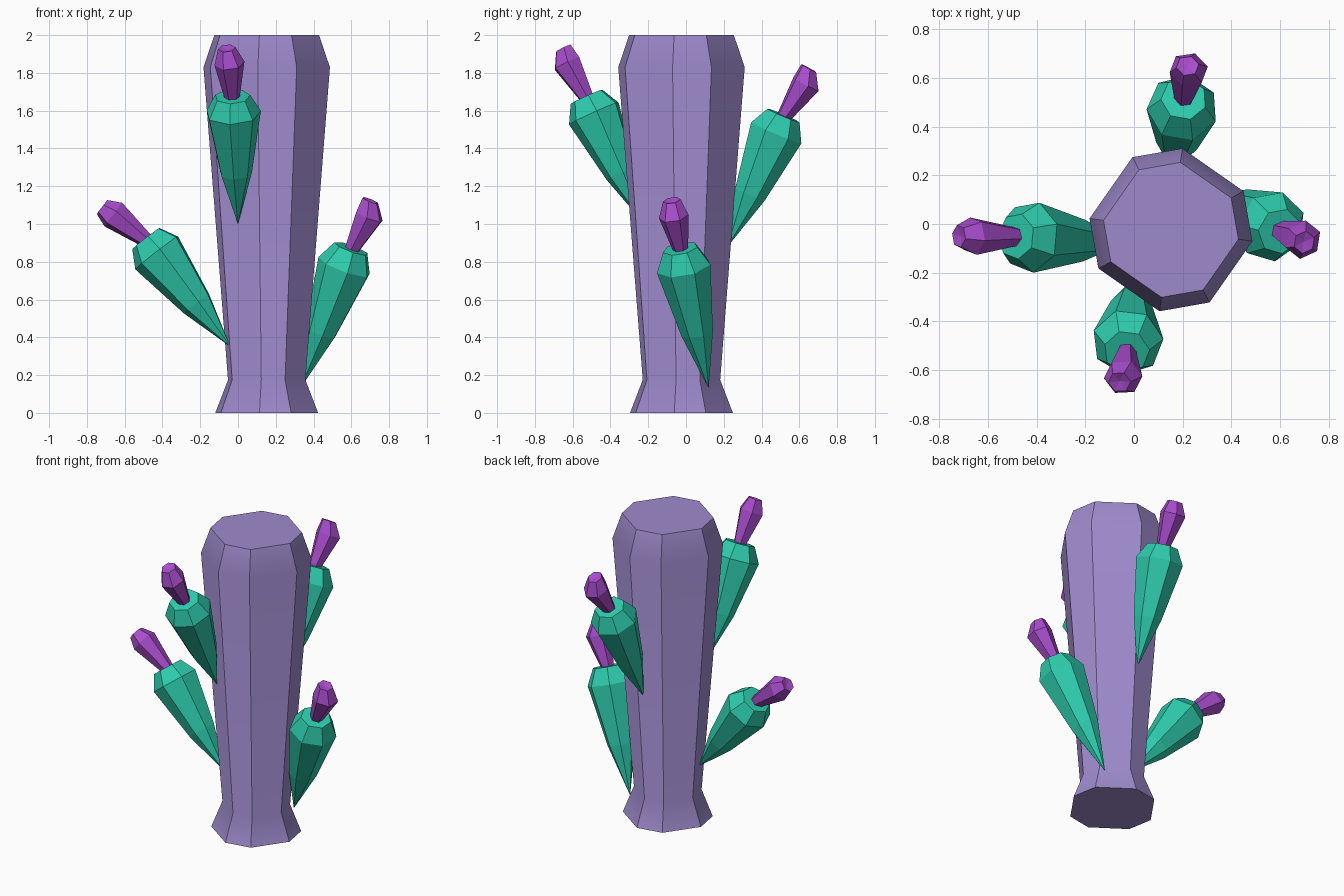
import bpy, bmesh, math
from mathutils import Vector

if "Cube" in bpy.data.objects:
    bpy.data.objects.remove(bpy.data.objects["Cube"])


def material(name, rgb):
    m = bpy.data.materials.new(name)
    m.diffuse_color = (*rgb, 1)
    m.use_nodes = True
    m.node_tree.nodes["Principled BSDF"].inputs["Base Color"].default_value = m.diffuse_color
    return m


LILAC = material("lilac", (0.343, 0.254, 0.604))
TEAL = material("teal", (0.027, 0.604, 0.42))
PURPLE = material("purple", (0.393, 0.073, 0.604))


def loft(name, rings, angles, mat, axis=Vector((0, 0, 1)), dent=0.0):
    """Skin rings of (centre, radius); radius 0 makes a point. Optional sunken end cap."""
    axis = axis.normalized()
    side = Vector((0, 1, 0)) if abs(axis.z) > 0.99 else Vector((0, 0, 1))
    u = side.cross(axis).normalized()
    v = axis.cross(u)
    bm = bmesh.new()
    loops = []
    for centre, r in rings:
        c = Vector(centre)
        if r == 0:
            loops.append([bm.verts.new(c)])
        else:
            loops.append([bm.verts.new(c + (u * math.cos(a) + v * math.sin(a)) * r)
                          for a in angles])
    n = len(angles)
    for a, b in zip(loops, loops[1:]):
        for i in range(n):
            j = (i + 1) % n
            if len(a) == 1:
                bm.faces.new((a[0], b[j], b[i]))
            else:
                bm.faces.new((a[i], a[j], b[j], b[i]))
    if len(loops[0]) > 1:
        bm.faces.new(loops[0][::-1])
    if dent:
        tip = bm.verts.new(Vector(rings[-1][0]) - axis * dent)
        for i in range(n):
            bm.faces.new((loops[-1][i], loops[-1][(i + 1) % n], tip))
    else:
        bm.faces.new(loops[-1])
    bmesh.ops.recalc_face_normals(bm, faces=bm.faces)
    me = bpy.data.meshes.new(name)
    bm.to_mesh(me)
    bm.free()
    me.materials.append(mat)
    ob = bpy.data.objects.new(name, me)
    bpy.context.collection.objects.link(ob)
    return ob


def even(n, phase=0.0):
    return [phase + math.tau * i / n for i in range(n)]


# Trunk: eight sides of alternating width, flared foot and bevelled top
trunk_angles = [math.radians(q * 90 + d) for q in range(4) for d in (-8, 28)]
trunk = loft("trunk",
             [((0.152, -0.024, z), r) for z, r in
              ((0, 0.275), (0.175, 0.207), (1.83, 0.338), (2.0, 0.28))],
             trunk_angles, LILAC)
bpy.context.view_layer.objects.active = trunk
trunk.select_set(True)
bpy.ops.object.shade_smooth_by_angle(angle=math.radians(32))

# Arms and buds: root, arm end, widest bud centre, bud end
ARMS = {
    "left": ((-0.04, -0.08, 0.35), (-0.485, -0.05, 0.925), (-0.66, -0.05, 1.05), (-0.72, -0.05, 1.09)),
    "right": ((0.33, 0.12, 0.13), (0.60, -0.03, 0.87), (0.695, -0.065, 1.04), (0.70, -0.075, 1.125)),
    "front": ((0.0, -0.22, 1.0), (-0.03, -0.525, 1.675), (-0.045, -0.63, 1.85), (-0.06, -0.65, 1.93)),
    "back": ((0.16, 0.22, 0.88), (0.205, 0.515, 1.575), (0.225, 0.635, 1.74), (0.22, 0.65, 1.825)),
}
for key, pts in ARMS.items():
    root, end, wide, tip = map(Vector, pts)
    axis = end - root
    # Arm: long seven-sided taper with a bevelled blunt end
    loft(key + "_arm",
         [(root, 0), (root.lerp(end, 0.4), 0.087),
          (root.lerp(end, 0.87), 0.148), (end, 0.095)],
         even(7, 0.2), TEAL, axis)
    # Bud: narrow stem widening to a shallow cup
    base = end - axis.normalized() * 0.04
    loft(key + "_bud",
         [(base, 0.034), (wide, 0.08), (tip, 0.047)],
         even(6, 0.3), PURPLE, tip - base, dent=0.01)
